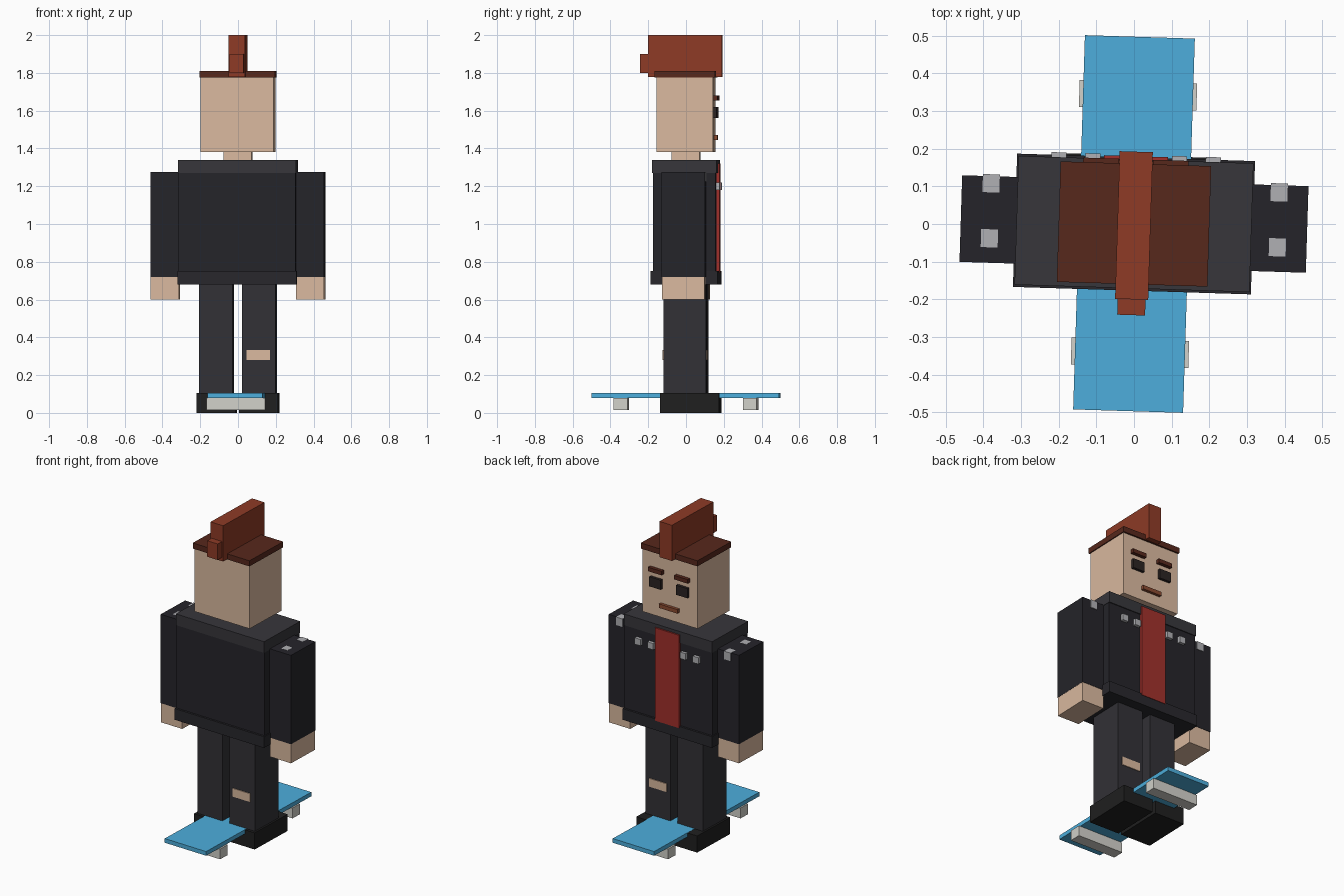
import bpy, bmesh, math
from mathutils import Matrix, Vector

if "Cube" in bpy.data.objects:
    bpy.data.objects.remove(bpy.data.objects["Cube"])

TURN = Matrix.Rotation(math.radians(-1.8), 4, 'Z')  # whole figure is turned slightly


def material(name, hex_code):
    rgb = [int(hex_code[i:i + 2], 16) / 255 for i in (0, 2, 4)]
    mat = bpy.data.materials.new(name)
    mat.diffuse_color = [((c + 0.055) / 1.055) ** 2.4 if c > 0.04 else c / 12.92 for c in rgb] + [1]
    mat.use_nodes = True
    mat.node_tree.nodes["Principled BSDF"].inputs["Base Color"].default_value = mat.diffuse_color
    return mat


SKIN = material("skin", "DAB99F")
JACKET = material("jacket", "25242A")
TRIM = material("jacket_trim", "37363B")
HEM = material("jacket_hem", "28272C")
TROUSERS = material("trousers", "323136")
SHOE = material("shoe", "1F1F1F")
HAIR = material("hair", "8E3B26")
HAIR_DARK = material("dark_hair", "57281C")
RED = material("shirt_red", "A0302B")
METAL = material("stud_metal", "B0B0B4")
BLUE = material("deck_blue", "4DAEDC")
WHEEL = material("wheel_grey", "D2D1CA")
EYE = material("eye_dark", "2B2322")
LIP = material("lip", "8A4A30")


def box(name, xs, ys, zs, mat):
    """Box spanning the given (min, max) ranges."""
    lo, hi = Vector((xs[0], ys[0], zs[0])), Vector((xs[1], ys[1], zs[1]))
    bm = bmesh.new()
    bmesh.ops.create_cube(bm, size=1)
    bmesh.ops.transform(bm, verts=bm.verts,
                        matrix=TURN @ Matrix.Translation((lo + hi) / 2) @ Matrix.Diagonal((*(hi - lo), 1)))
    me = bpy.data.meshes.new(name)
    bm.to_mesh(me)
    bm.free()
    me.materials.append(mat)
    ob = bpy.data.objects.new(name, me)
    bpy.context.collection.objects.link(ob)
    return ob


def centred(name, hx, hy, zs, mat):
    return box(name, (-hx, hx), (-hy, hy), zs, mat)


def pair(name, xs, ys, zs, mat):
    """Box on the +x side plus its mirror image."""
    box(name + "_a", xs, ys, zs, mat)
    box(name + "_b", (-xs[1], -xs[0]), ys, zs, mat)


# Head and neck
centred("neck", 0.075, 0.075, (1.33, 1.39), SKIN)
centred("head", 0.194, 0.15, (1.38, 1.78), SKIN)

# Hair: flat cap, crest and rear tuft
centred("hair_cap", 0.2, 0.16, (1.775, 1.81), HAIR_DARK)
box("hair_crest", (-0.044, 0.044), (-0.2, 0.192), (1.777, 2.0), HAIR)
box("hair_tuft", (-0.037, 0.037), (-0.242, -0.19), (1.8, 1.9), HAIR)

# Face
pair("eye", (0.055, 0.135), (0.14, 0.167), (1.56, 1.62), EYE)
pair("eyebrow", (0.045, 0.14), (0.14, 0.172), (1.655, 1.68), HAIR_DARK)
box("mouth", (-0.065, 0.065), (0.14, 0.168), (1.445, 1.47), LIP)

# Jacket
centred("jacket_body", 0.31, 0.165, (0.7, 1.3), JACKET)
centred("jacket_yoke", 0.312, 0.171, (1.27, 1.34), TRIM)
centred("jacket_hem", 0.316, 0.177, (0.68, 0.75), HEM)
box("shirt_strip", (-0.085, 0.085), (0.15, 0.18), (0.74, 1.32), RED)
for i, x in enumerate((0.115, 0.205)):
    pair(f"chest_stud_{i}", (x - 0.02, x + 0.02), (0.15, 0.184), (1.18, 1.22), METAL)

# Arms, hands and shoulder studs
pair("sleeve", (0.308, 0.46), (-0.115, 0.115), (0.72, 1.275), JACKET)
pair("hand", (0.31, 0.459), (-0.113, 0.113), (0.6, 0.72), SKIN)
for i, y in enumerate((-0.05, 0.096)):
    pair(f"shoulder_stud_{i}", (0.36, 0.405), (y - 0.024, y + 0.024), (1.225, 1.2755), METAL)

# Legs and shoes
pair("leg", (0.026, 0.203), (-0.113, 0.113), (0.09, 0.69), TROUSERS)
box("knee_tear", (0.048, 0.174), (-0.118, 0.118), (0.28, 0.332), SKIN)
pair("shoe", (0.01, 0.215), (-0.13, 0.182), (0, 0.104), SHOE)

# Skateboard
centred("deck", 0.146, 0.497, (0.079, 0.105), BLUE)
for name, y in (("front_wheels", -0.342), ("rear_wheels", 0.342)):
    box(name, (-0.156, 0.156), (y - 0.036, y + 0.036), (0.015, 0.079), WHEEL)
